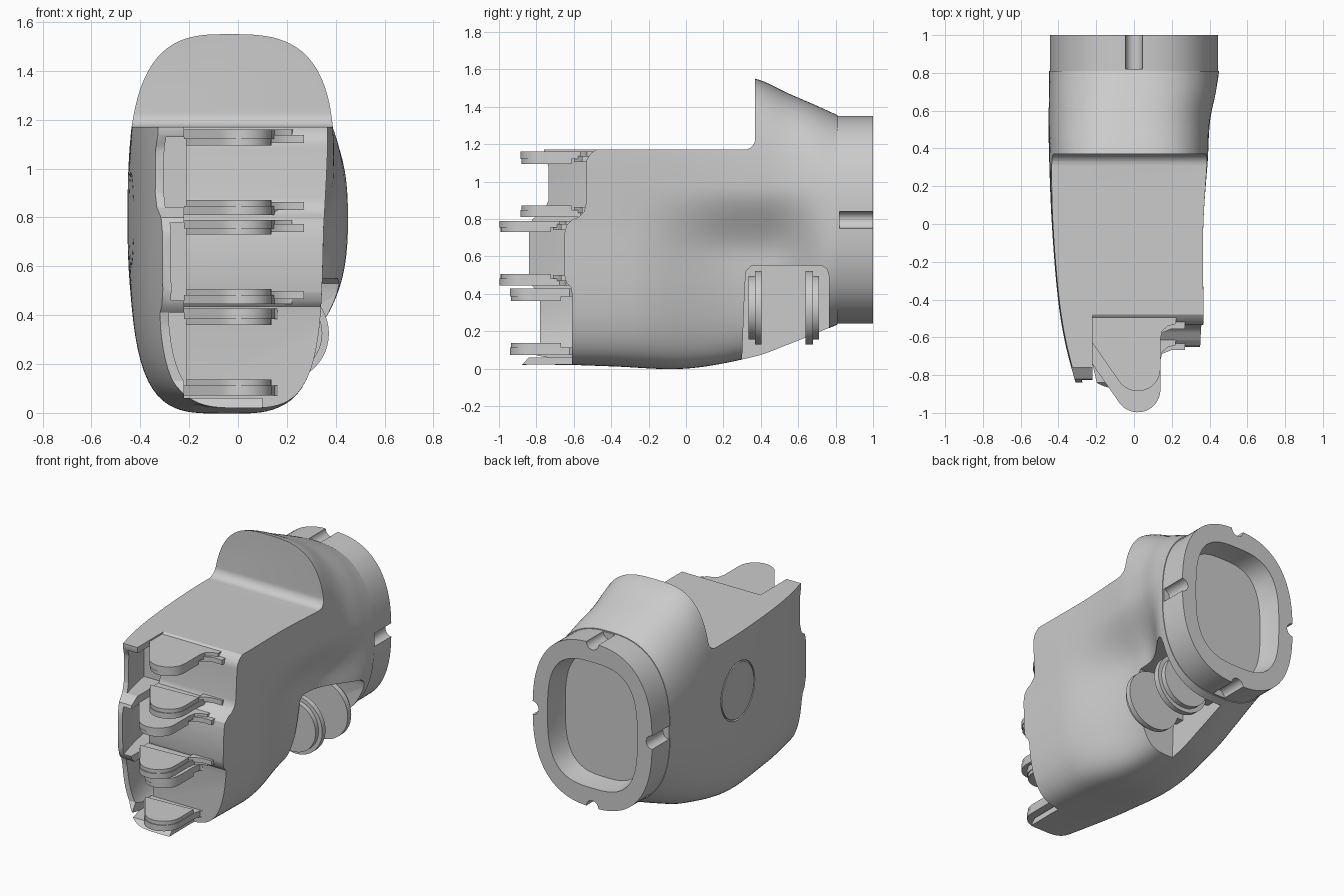
import bpy, bmesh, math

if "Cube" in bpy.data.objects:
    bpy.data.objects.remove(bpy.data.objects["Cube"])

# y, left x, right x, bottom z, top z, superellipse power
SECTIONS = [(-1.4, -.17, .34, .02, 1.55, 4), (-1.0, -.265, .345, .02, 1.55, 4),
            (-.65, -.36, .35, .02, 1.55, 4), (-.4, -.402, .35, .012, 1.56, 4),
            (0, -.435, .35, .0, 1.6, 3.8), (.37, -.45, .38, .065, 1.55, 3.1),
            (.55, -.452, .4, .13, 1.47, 2.8), (.7, -.45, .436, .19, 1.405, 2.6),
            (.81, -.449, .45, .235, 1.355, 2.5), (1.0, -.445, .455, .31, 1.27, 2.5)]


def section(y):
    i = max(k for k in range(1, len(SECTIONS) - 2) if SECTIONS[k][0] <= y or k == 1)
    p = SECTIONS[i - 1:i + 3]
    t = (y - p[1][0]) / (p[2][0] - p[1][0])
    h = p[2][0] - p[1][0]
    out = []
    for k in range(1, 6):
        m1 = (p[2][k] - p[0][k]) / (p[2][0] - p[0][0]) * h
        m2 = (p[3][k] - p[1][k]) / (p[3][0] - p[1][0]) * h
        out.append((2*t**3 - 3*t*t + 1) * p[1][k] + (t**3 - 2*t*t + t) * m1
                   + (3*t*t - 2*t**3) * p[2][k] + (t**3 - t*t) * m2)
    return out


def step(a, b, v):
    t = min(1, max(0, (v - a) / (b - a)))
    return t * t * (3 - 2 * t)


def ring(y, cx, cz, a, b, n, count=96):
    pts = []
    for i in range(count):
        t = 2 * math.pi * i / count
        c, s = math.cos(t) * a, math.sin(t) * b
        r = (abs(c / a) ** n + abs(s / b) ** n) ** (-1 / n)
        pts.append((cx + r * c, y, cz + r * s))
    return pts


def palm_ring(y, inset=0):
    xl, xr, zb, zt, n = section(y)
    pts = []
    for x, _, z in ring(y, (xl+xr)/2, (zb+zt)/2, (xr-xl)/2 - inset, (zt-zb)/2 - inset, n, 120):
        if x > 0:
            w = x / .35
            # thumb hollow, then the palm's upward flare
            hollow = step(-.3, .3, y) * (1 - step(.42, .8, y)) * (1 - step(.6, .97, z))
            flare = min(1, max(0, (.75 - y) / .4)) * (z - .75) * (.055 if z > .75 else .02)
            x += w * (flare - .12 * hollow)
        pts.append((x, y, z))
    return pts


def finish(bm, name):
    bmesh.ops.recalc_face_normals(bm, faces=bm.faces)
    me = bpy.data.meshes.new(name)
    bm.to_mesh(me)
    bm.free()
    ob = bpy.data.objects.new(name, me)
    bpy.context.collection.objects.link(ob)
    return ob


def loft(name, rings):
    bm = bmesh.new()
    vs = [[bm.verts.new(p) for p in r] for r in rings]
    n = len(vs[0])
    for a, b in zip(vs, vs[1:]):
        for i in range(n):
            bm.faces.new((a[i], a[(i+1) % n], b[(i+1) % n], b[i]))
    bm.faces.new(vs[0])
    bm.faces.new(vs[-1])
    return finish(bm, name)


def prism(name, pts, axis, lo, hi):
    def put(p, t):
        return {'x': (t, *p), 'y': (p[0], t, p[1]), 'z': (*p, t)}[axis]
    return loft(name, [[put(p, t) for p in pts] for t in (lo, hi)])


def box(name, x0, x1, y0, y1, z0, z1):
    return prism(name, [(x0, y0), (x1, y0), (x1, y1), (x0, y1)], 'z', z0, z1)


def circle(a, b, r, n=48):
    return [(a + r * math.cos(2*math.pi*i/n), b + r * math.sin(2*math.pi*i/n)) for i in range(n)]


def boolean(ob, other, op='DIFFERENCE'):
    other.hide_render = True
    m = ob.modifiers.new('cut', 'BOOLEAN')
    m.operation, m.object, m.solver = op, other, 'EXACT'
    bpy.context.view_layer.objects.active = ob
    bpy.ops.object.modifier_apply(modifier=m.name)
    bpy.data.objects.remove(other)


def smooth(ob, angle=32):
    bpy.ops.object.select_all(action='DESELECT')
    ob.select_set(True)
    bpy.context.view_layer.objects.active = ob
    bpy.ops.object.shade_smooth_by_angle(angle=math.radians(angle))


# Palm shell
palm = loft('palm_shell', [palm_ring(-.98 + 1.79 * i / 60) for i in range(61)])

# Flat index-side top with a fillet up to the wrist hood
fillet = [(.31 + .06 * math.sin(a), 1.23 - .06 * math.cos(a))
          for a in [i * math.pi / 16 for i in range(9)]]
boolean(palm, prism('top_cut', [(-1.5, 1.17)] + fillet + [(.37, 1.8), (-1.5, 1.8)], 'x', -1, 1))

# Finger pockets between the back shell and the palm
for z0, z1 in ((.84, 1.13), (.46, .78), (.05, .41)):
    pocket = loft('pocket', [palm_ring(-1.05 + .57 * i / 12, .035) for i in range(13)])
    boolean(pocket, box('limit', -1, -.21, -1.2, -.5, z0, z1), 'INTERSECT')
    boolean(palm, pocket)

# Stepped knuckle front
front = [(-1.5, 1.4), (-.48, 1.4), (-.48, 1.17), (-.51, 1.15), (-.53, 1.12), (-.535, 1.08),
         (-.535, .88), (-.545, .84), (-.575, .81), (-.61, .795), (-.64, .765), (-.65, .72),
         (-.65, .5), (-.64, .46), (-.615, .435), (-.61, .4), (-.61, .06), (-.84, .06),
         (-.885, .01), (-.885, -.2), (-1.5, -.2)]
boolean(palm, prism('front_cut', front, 'x', -.22, 1))
boolean(palm, box('lip_cut', .1, 1, -1.5, -.61, -.2, .2))
edge = [(-1.5, 1.4), (-.76, 1.4), (-.76, 1.14), (-.735, 1.08), (-.735, .9), (-.76, .84), (-.82, .8),
        (-.84, .74), (-.84, .5), (-.82, .44), (-.79, .41), (-.78, .36), (-.78, .13),
        (-.82, .07), (-.885, .03), (-.885, -.2), (-1.5, -.2)]
boolean(palm, prism('shell_edge_cut', edge, 'x', -1, -.2199))

# Thumb notch
notch = [(.29, -.2), (.315, .45), (.322, .52), (.35, .55), (.73, .55), (.755, .53), (.765, .49), (.765, -.2)]
boolean(palm, prism('thumb_notch', notch, 'x', -.06, 1))

# Round seam on the back of the hand
seam = prism('seam', circle(.07, .79, .195, 64), 'x', -.6, -.422)
boolean(seam, prism('seam_core', circle(.07, .79, .185, 64), 'x', -.7, -.3))
boolean(palm, seam)
smooth(palm)

# Wrist collar with recessed end and four key grooves
wrist = loft('wrist_collar', [ring(y, 0, .795, .446, .555, 2.5) for y in (.805, .9, 1.0)])
boolean(wrist, loft('recess', [ring(y, 0, .795, a, b, 3)
                               for y, a, b in ((1.1, .335, .425), (.99, .335, .425), (.86, .3, .405))]))
for x, z in ((.447, .795), (-.447, .795), (0, 1.35), (0, .24)):
    boolean(wrist, prism('groove', circle(x, z, .045, 24), 'y', .82, 1.1))
smooth(wrist)

# Knuckle hinge lugs: name, y shift, (low z, high z, step side)
arc = [(.02 + .12 * math.cos(a), -.765 - .12 * math.sin(a))
       for a in [math.radians(i * 145 / 14) for i in range(15)]]
LUG = [(-.22, -.45), (.23, -.45), (.22, -.53), (.18, -.54), (.15, -.565), (.14, -.61)] + arc + [(-.22, -.63)]
for name, dy, plates in (('index', 0, ((1.095, 1.16, -1), (.81, .872, 1))),
                         ('middle', -.112, ((.73, .79, -1), (.445, .507, 1))),
                         ('little', -.057, ((.36, .427, -1), (.072, .137, 1)))):
    for k, (z0, z1, side) in enumerate(plates):
        zm = z0 + .025 if side < 0 else z1 - .025
        full = (zm, z1) if side < 0 else (z0, zm)
        part = (z0, zm) if side < 0 else (zm, z1)
        outer = [(x, y + dy * (y < -.46)) for x, y in LUG]
        inner = [(.01 + (x - .01) * .97, -.68 + (y + .68) * .97 + dy) for x, y in LUG[5:]]
        smooth(prism(f'{name}_knuckle_lug_{k}', outer, 'z', *full))
        smooth(prism(f'{name}_knuckle_step_{k}', inner, 'z', *part))
        if name != 'little':
            tab = [(.12, -.6), (.15, -.575), (.2, -.555), (.27, -.555), (.27, -.5), (.12, -.5)]
            smooth(prism(f'{name}_knuckle_tab_{k}', [(x, y + dy) for x, y in tab], 'z', zm - .015, zm + .017))

# Thumb hinge discs with necks back to the notch wall
for name, wall, face, tip in (('front', .335, .368, .403), ('rear', .712, .678, .64)):
    for part, r, a, b in (('boss', .17, wall, face), ('disc', .197, face, tip)):
        smooth(prism(f'thumb_{name}_{part}', circle(.175, .325, r), 'y', min(a, b), max(a, b)))
    box(f'thumb_{name}_neck', -.08, .03, min(wall, tip), max(wall, tip), .27, .38)
